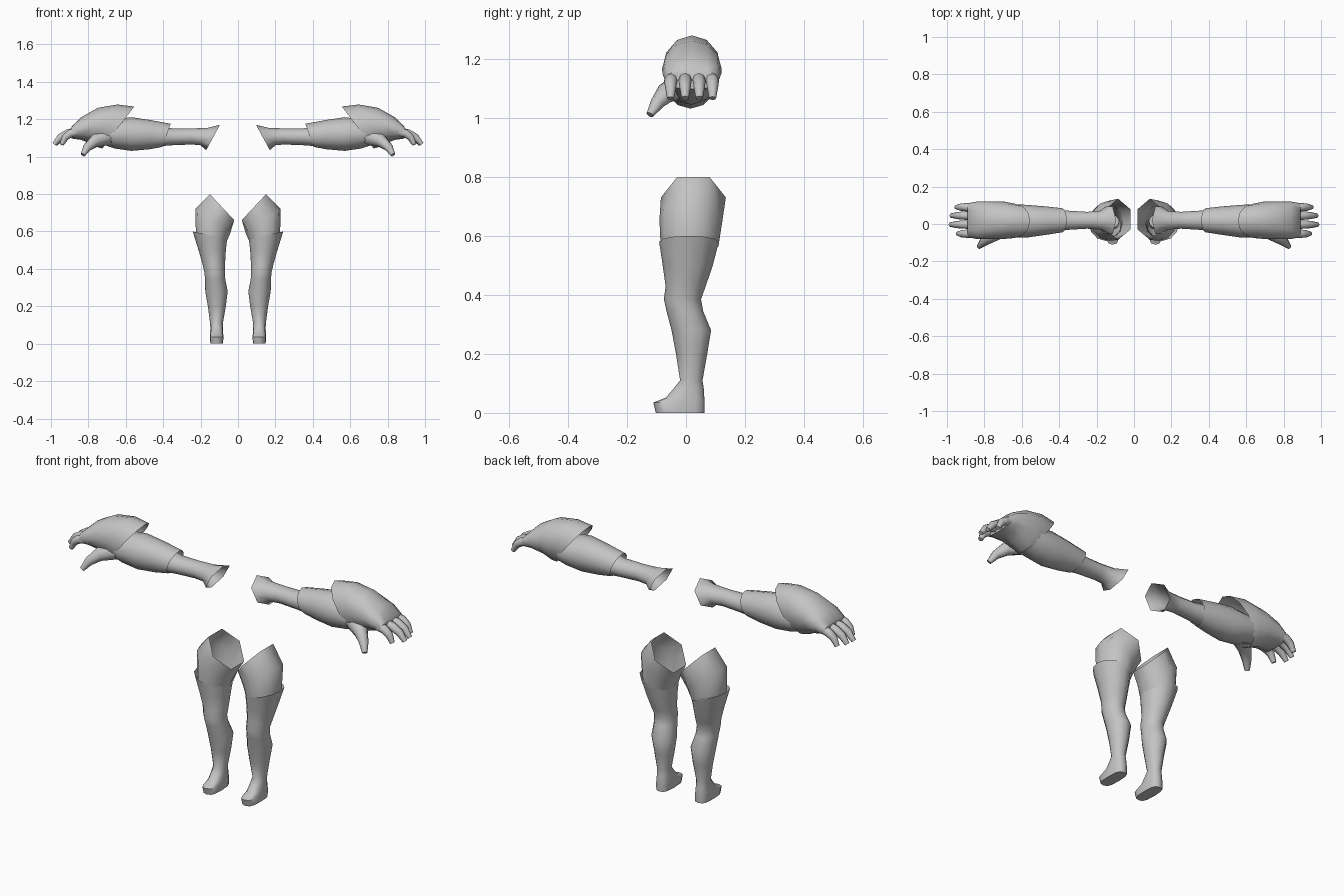
import bpy, bmesh, math
from mathutils import Vector

if "Cube" in bpy.data.objects:
    bpy.data.objects.remove(bpy.data.objects["Cube"])

skin = bpy.data.materials.new("plain grey")
skin.diffuse_color = (0.55, 0.55, 0.55, 1)
skin.use_nodes = True
skin.node_tree.nodes["Principled BSDF"].inputs["Base Color"].default_value = skin.diffuse_color


def power(v, p):
    return math.copysign(abs(v) ** p, v) if abs(v) > 1e-6 else 0.0


def build(name, rings, cap_start=False, cap_end=False):
    """Skin a list of equal point rings, then mirror across x."""
    bm = bmesh.new()
    loops = [[bm.verts.new(p) for p in ring] for ring in rings]
    n = len(loops[0])
    for a, b in zip(loops, loops[1:]):
        for i in range(n):
            j = (i + 1) % n
            bm.faces.new((a[i], a[j], b[j], b[i]))
    if cap_start:
        bm.faces.new(loops[0])
    if cap_end:
        bm.faces.new(loops[-1])
    bmesh.ops.recalc_face_normals(bm, faces=bm.faces)
    mesh = bpy.data.meshes.new(name)
    bm.to_mesh(mesh)
    bm.free()
    mesh.materials.append(skin)
    ob = bpy.data.objects.new(name, mesh)
    bpy.context.collection.objects.link(ob)
    bpy.ops.object.select_all(action='DESELECT')
    ob.select_set(True)
    bpy.context.view_layer.objects.active = ob
    bpy.ops.object.shade_smooth_by_angle(angle=math.radians(50))
    mod = ob.modifiers.new("mirror", 'MIRROR')
    mod.use_mirror_merge = False
    return ob


def circle(hexagon=False, square=1.0):
    """Twelve unit points; optionally on a hexagon or squared off."""
    pts = []
    for k in range(12):
        a = math.radians(30 * k)
        f = math.cos(math.radians(30)) if hexagon and k % 2 == 0 else 1
        pts.append((power(math.cos(a), square) * f, power(math.sin(a), square) * f))
    return pts


def leg_ring(x, y, z, hx, hy, tilt=0, hexagon=False, square=1.0):
    return [(x + c * hx, y + s * hy, z + c * tilt) for c, s in circle(hexagon, square)]


def arm_ring(x, y, z, hy, hz, tilt=0, hexagon=False, square=1.0):
    return [(x + s * tilt, y + c * hy, z + s * hz) for c, s in circle(hexagon, square)]


def digit(name, path, radii, sides=8):
    """Tapered tube following a short path."""
    pts = [Vector(p) for p in path]
    rings = []
    for i, p in enumerate(pts):
        d = pts[min(i + 1, len(pts) - 1)] - pts[max(i - 1, 0)]
        q = d.to_track_quat('Z', 'Y')
        rings.append([p + q @ Vector((radii[i] * math.cos(2 * math.pi * k / sides),
                                      radii[i] * math.sin(2 * math.pi * k / sides), 0))
                      for k in range(sides)])
    build(name, rings, cap_end=True)


# Thigh with slanted open hexagonal top
build("thigh", [
    leg_ring(.085, .025, .73, .075, .11, .08, hexagon=True),
    leg_ring(.135, .017, .655, .093, .107, .065),
    leg_ring(.143, .012, .565, .082, .098, .02),
])

# Lower leg, flared at its upper outer edge, running down into the foot
build("lower_leg_and_foot", [
    leg_ring(.150, .010, .580, .092, .101, .020),
    leg_ring(.138, .006, .500, .073, .085),
    leg_ring(.130, -.001, .430, .061, .068),
    leg_ring(.125, -.012, .385, .055, .063),
    leg_ring(.122, -.004, .345, .054, .062),
    leg_ring(.115, .018, .280, .060, .067),
    leg_ring(.113, .019, .200, .048, .053),
    leg_ring(.115, .018, .110, .034, .038),
    leg_ring(.114, .010, .085, .034, .050, square=.9),
    leg_ring(.114, -.003, .052, .035, .065, square=.75),
    leg_ring(.114, -.024, .035, .036, .087, square=.65),
    leg_ring(.114, -.020, .000, .034, .082, square=.65),
], cap_end=True)

# Upper arm with open slanted shoulder
build("upper_arm", [
    arm_ring(.133, .02, 1.103, .085, .068, -.037, hexagon=True),
    arm_ring(.182, .02, 1.108, .050, .046, -.02),
    arm_ring(.250, .02, 1.108, .045, .043),
    arm_ring(.350, .02, 1.106, .051, .045),
    arm_ring(.430, .02, 1.110, .060, .055),
])

# Forearm with pointed cuff edge
build("forearm", [
    arm_ring(.382, .020, 1.114, .064, .062, -.022),
    arm_ring(.470, .018, 1.118, .076, .078),
    arm_ring(.570, .015, 1.121, .087, .090),
    arm_ring(.660, .017, 1.122, .090, .078),
    arm_ring(.740, .020, 1.130, .080, .060),
])

# Domed hand with a flap reaching back over the wrist
build("hand", [
    arm_ring(.640, .017, 1.156, .092, .112, -.085),
    arm_ring(.695, .020, 1.164, .100, .115, -.050),
    arm_ring(.770, .020, 1.166, .101, .095, -.020),
    arm_ring(.840, .020, 1.150, .100, .060, square=.9),
    arm_ring(.890, .020, 1.129, .091, .032, square=.8),
], cap_end=True)

# Four curled fingers: sideways position and reach
for label, y, reach in (("index", -.052, .95), ("middle", -.003, .99),
                        ("ring", .045, .985), ("little", .090, .958)):
    step = (reach - .87) / 3
    digit(label + "_finger",
          [(.86, y * .95, 1.133), (.87 + step, y, 1.124),
           (.87 + 2 * step, y, 1.104), (reach - .008, y, 1.066)],
          [.024, .022, .019, .012])

# Thumb reaching forward and down
digit("thumb", [(.70, -.025, 1.105), (.765, -.065, 1.085),
                (.805, -.097, 1.050), (.829, -.122, 1.010)],
      [.045, .036, .024, .013])
